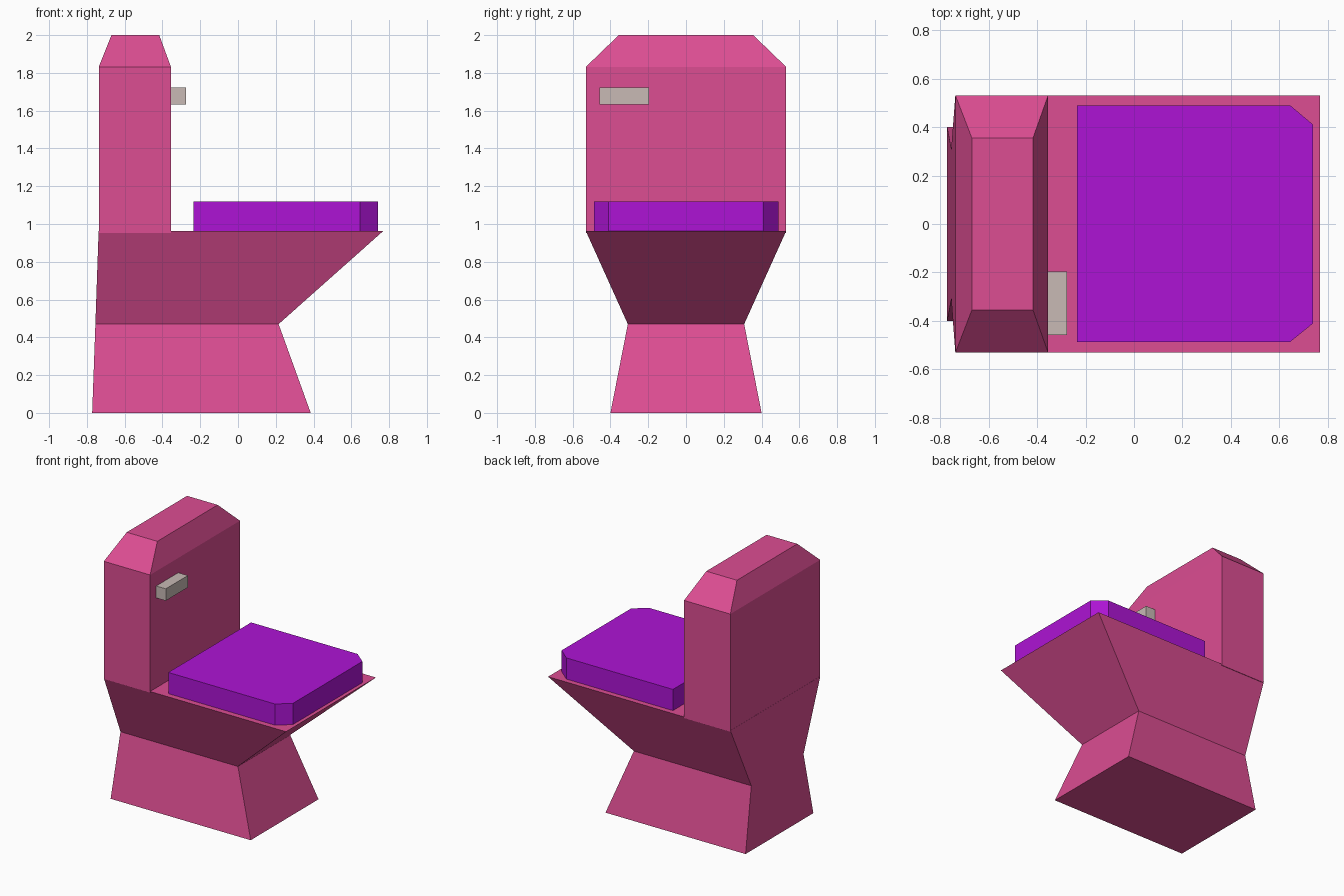
import bpy, bmesh

if "Cube" in bpy.data.objects:
    bpy.data.objects.remove(bpy.data.objects["Cube"])


def material(name, color):
    mat = bpy.data.materials.new(name)
    mat.diffuse_color = (*color, 1)
    mat.use_nodes = True
    mat.node_tree.nodes["Principled BSDF"].inputs["Base Color"].default_value = mat.diffuse_color
    return mat


def rect(x0, x1, y0, y1):
    return [(x0, y0), (x1, y0), (x1, y1), (x0, y1)]


def loft(name, sections, mat):
    """Closed flat-faced solid through (z, outline) sections, bottom to top."""
    bm = bmesh.new()
    rings = [[bm.verts.new((x, y, z)) for x, y in outline] for z, outline in sections]
    for low, high in zip(rings, rings[1:]):
        n = len(low)
        for i in range(n):
            j = (i + 1) % n
            bm.faces.new((low[i], low[j], high[j], high[i]))
    bm.faces.new(rings[0][::-1])
    bm.faces.new(rings[-1])
    bmesh.ops.recalc_face_normals(bm, faces=bm.faces)
    mesh = bpy.data.meshes.new(name)
    bm.to_mesh(mesh)
    bm.free()
    mesh.materials.append(mat)
    obj = bpy.data.objects.new(name, mesh)
    bpy.context.collection.objects.link(obj)
    return obj


pink = material("pink", (0.72, 0.075, 0.29))
purple = material("purple", (0.42, 0.007, 0.66))
metal = material("handle_grey", (0.58, 0.49, 0.46))

# Pedestal flaring out into the bowl
loft("bowl", [
    (0.0, rect(-0.772, 0.385, -0.40, 0.40)),
    (0.47, rect(-0.755, 0.215, -0.308, 0.308)),
    (0.962, rect(-0.738, 0.768, -0.53, 0.53)),
], pink)

# Water tank with sloped top
loft("tank", [
    (0.953, rect(-0.737, -0.355, -0.53, 0.53)),
    (1.832, rect(-0.737, -0.355, -0.53, 0.53)),
    (2.0, rect(-0.67, -0.417, -0.356, 0.356)),
], pink)

# Closed lid with clipped front corners
lid = [(-0.235, -0.487), (0.645, -0.487), (0.74, -0.41),
       (0.74, 0.41), (0.645, 0.49), (-0.235, 0.49)]
loft("seat_lid", [(0.962, lid), (1.12, lid)], purple)

# Flush handle on the tank front
grip = rect(-0.355, -0.276, -0.458, -0.197)
loft("flush_handle", [(1.633, grip), (1.722, grip)], metal)
